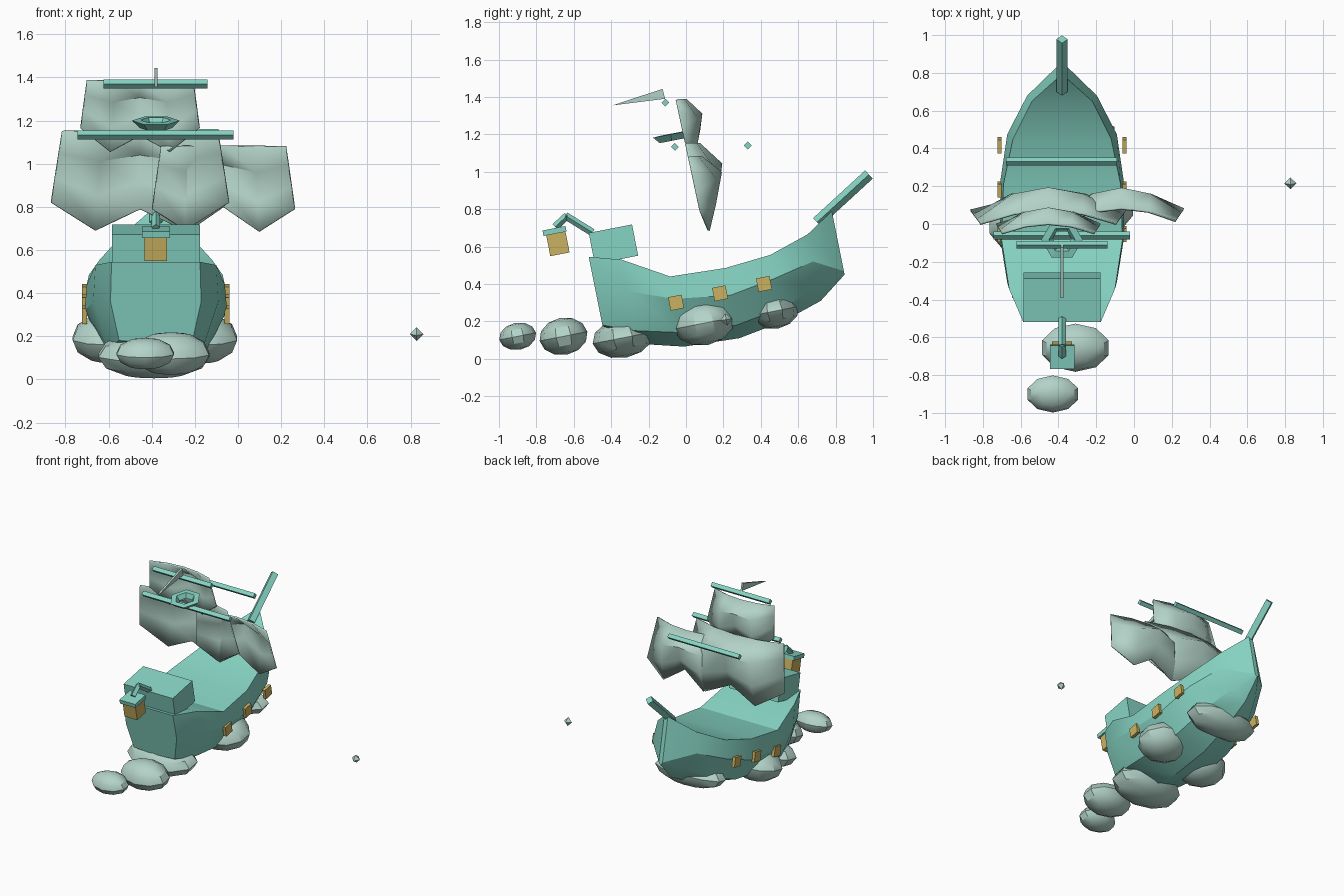
import bpy, bmesh, math
from mathutils import Vector, Euler

cube = bpy.data.objects.get("Cube")
if cube:
    bpy.data.objects.remove(cube, do_unlink=True)


def material(name, rgb):
    m = bpy.data.materials.new(name)
    m.use_nodes = True
    m.diffuse_color = (*rgb, 1)
    m.node_tree.nodes["Principled BSDF"].inputs["Base Color"].default_value = (*rgb, 1)
    return m


TEAL = material("teal wood", (0.24, 0.66, 0.55))
PALE = material("pale cloth", (0.45, 0.65, 0.58))
GOLD = material("gold light", (0.60, 0.45, 0.12))
CX = -0.381                    # centre line of the ship
PITCH = math.radians(11)       # the ship rides bow up


def finish(name, bm, mat, loc=(0, 0, 0), rot=(0, 0, 0), smooth=None):
    bmesh.ops.recalc_face_normals(bm, faces=bm.faces)
    mesh = bpy.data.meshes.new(name)
    bm.to_mesh(mesh)
    bm.free()
    mesh.materials.append(mat)
    ob = bpy.data.objects.new(name, mesh)
    bpy.context.collection.objects.link(ob)
    ob.location, ob.rotation_euler = loc, rot
    if smooth:
        bpy.ops.object.select_all(action='DESELECT')
        ob.select_set(True)
        bpy.context.view_layer.objects.active = ob
        bpy.ops.object.shade_smooth_by_angle(angle=math.radians(smooth))
    return ob


def box(name, loc, size, mat, pitch=PITCH):
    bm = bmesh.new()
    bmesh.ops.create_cube(bm, size=1)
    bmesh.ops.scale(bm, vec=size, verts=bm.verts)
    return finish(name, bm, mat, loc, (pitch, 0, 0))


def beam(name, a, b, radius):
    """Square beam from a to b, standing on its edge."""
    a, b = Vector(a), Vector(b)
    bm = bmesh.new()
    bmesh.ops.create_cone(bm, cap_ends=True, segments=4, radius1=radius,
                          radius2=radius, depth=(b - a).length)
    rot = (b - a).to_track_quat('Z', 'Y').to_euler()
    return finish(name, bm, TEAL, (a + b) / 2, rot)


def skin(bm, rows, wrap=False):
    """Quads between consecutive rows of points."""
    vs = [[bm.verts.new(p) for p in row] for row in rows]
    for r, s in zip(vs, vs[1:]):
        n = len(r)
        for i in range(n if wrap else n - 1):
            j = (i + 1) % n
            bm.faces.new((r[i], r[j], s[j], s[i]))
    return vs


# Hull: stations from stern to bow
# rim y, rim z, rim half width, bilge z, w, lower z, w, keel z
STATIONS = [
    (-.52, .545, .205, .36, .21, .18, .17, .17),
    (-.345, .53, .28, .36, .29, .15, .22, .08),
    (-.085, .44, .32, .32, .33, .14, .24, .065),
    (.21, .485, .31, .34, .325, .18, .22, .11),
    (.45, .555, .26, .43, .29, .27, .19, .20),
    (.65, .665, .16, .52, .185, .38, .10, .31),
    (.78, .79, .015, .47, .015, .46, .012, .45),
]
rows = []
for y, zr, wr, zm, wm, zl, wl, zk in STATIONS:
    half = [(wr, zr), (wm, zm), (wl, zl)]
    ring = half + [(0, zk)] + [(-w, z) for w, z in reversed(half)]
    rows.append([(CX + w, y + .2 * (zr - z), z) for w, z in ring])
bm = bmesh.new()
vs = skin(bm, rows, wrap=True)     # the wrapping strip is the deck
bm.faces.new(vs[0])
bm.faces.new(vs[-1])
finish("hull", bm, TEAL, smooth=25)

# Cabin on the stern
box("cabin", (CX, -.388, .612), (.408, .236, .17), TEAL)

# Stern lantern and its arm
box("lantern", (CX, -.685, .615), (.105, .105, .115), GOLD)
box("lantern_lid", (CX, -.703, .683), (.13, .125, .03), TEAL)
beam("lantern_arm_front", (CX, -.70, .705), (CX, -.635, .765), .02)
beam("lantern_arm_back", (CX, -.645, .765), (CX, -.50, .675), .02)

# Side windows
for side, word in ((1, "left"), (-1, "right")):
    for i in range(3):
        box(f"{word}_window_{i + 1}", (CX + side * .331, -.053 + .235 * i, .30 + .05 * i),
            (.023, .073, .073), GOLD)

# Bowsprit and yards
beam("bowsprit", (CX, .70, .73), (CX, .978, .985), .03)
beam("top_yard", (-.623, -.11, 1.37), (-.141, -.11, 1.37), .021)
beam("main_yard", (-.743, -.06, 1.133), (-.02, -.06, 1.133), .021)
beam("fore_yard", (-.678, .33, 1.14), (-.09, .33, 1.14), .021)


# Billowing sails with two low points along the foot
def sail(name, cx, top_w, foot_w, z_top, z_corner, z_low, z_notch, belly):
    foot = [z_corner, z_low, z_notch, z_low, z_corner]
    rows = []
    for s, bulge in ((0, .07), (.3, .165), (.65, .12), (1, .03)):
        row = []
        for i, zf in enumerate(foot):
            t = i / 2 - 1
            w = top_w + (foot_w - top_w) * s
            z = z_top + (zf - z_top) * s
            y = -.05 + .214 * (1.385 - z) + bulge * belly * (1 - t * t)
            row.append((cx + t * w, y, z))
        rows.append(row)
    bm = bmesh.new()
    skin(bm, rows)
    ob = finish(name, bm, PALE, smooth=35)
    mod = ob.modifiers.new("thickness", 'SOLIDIFY')
    mod.thickness = .012
    mod.offset = 0


sail("main_sail", -.454, .36, .412, 1.15, .82, .69, .79, 1)
sail("top_sail", -.454, .245, .275, 1.385, 1.165, 1.055, 1.13, .7)
sail("fore_sail", -.067, .288, .33, 1.08, .79, .685, .80, .93)

# Lookout basket: six-sided ring with flared walls
bm = bmesh.new()
profile = [(.05, -.015), (.075, -.02), (.11, .015), (.07, .018), (.05, -.015)]
skin(bm, [[(r * math.cos(k * math.pi / 3), r * math.sin(k * math.pi / 3), z)
           for k in range(6)] for r, z in profile], wrap=True)
bmesh.ops.remove_doubles(bm, verts=bm.verts, dist=.0001)
finish("lookout_basket", bm, TEAL, (CX, -.08, 1.185), (PITCH, 0, 0))

# Pennant
bm = bmesh.new()
tri = [(-.392, 1.355), (-.125, 1.443), (-.112, 1.39)]
vs = skin(bm, [[(CX + dx, y, z) for y, z in tri] for dx in (-.007, .007)], wrap=True)
bm.faces.new(vs[0])
bm.faces.new(vs[1])
finish("pennant", bm, PALE)

# Cloud puffs carrying the ship: centre, radii
PUFFS = {
    "tail_puff": ((-.43, -.90, .12), (.14, .10, .073)),
    "rear_puff": ((-.31, -.655, .12), (.185, .13, .10)),
    "stern_puff": ((-.39, -.337, .112), (.27, .165, .107)),
    "left_puff": ((-.18, .096, .19), (.185, .165, .118)),
    "right_puff": ((-.595, .0, .19), (.18, .16, .115)),
    "bow_puff": ((-.37, .475, .255), (.28, .13, .095)),
}
for name, (loc, radii) in PUFFS.items():
    bm = bmesh.new()
    bmesh.ops.create_uvsphere(bm, u_segments=10, v_segments=6, radius=1)
    bmesh.ops.scale(bm, vec=radii, verts=bm.verts)
    finish(name, bm, PALE, loc, (PITCH, 0, 0), smooth=35)

# Small drifting crystal
bm = bmesh.new()
bmesh.ops.create_uvsphere(bm, u_segments=4, v_segments=2, radius=.032)
finish("drifting_crystal", bm, PALE, (.828, .215, .21), (PITCH, 0, 0))
